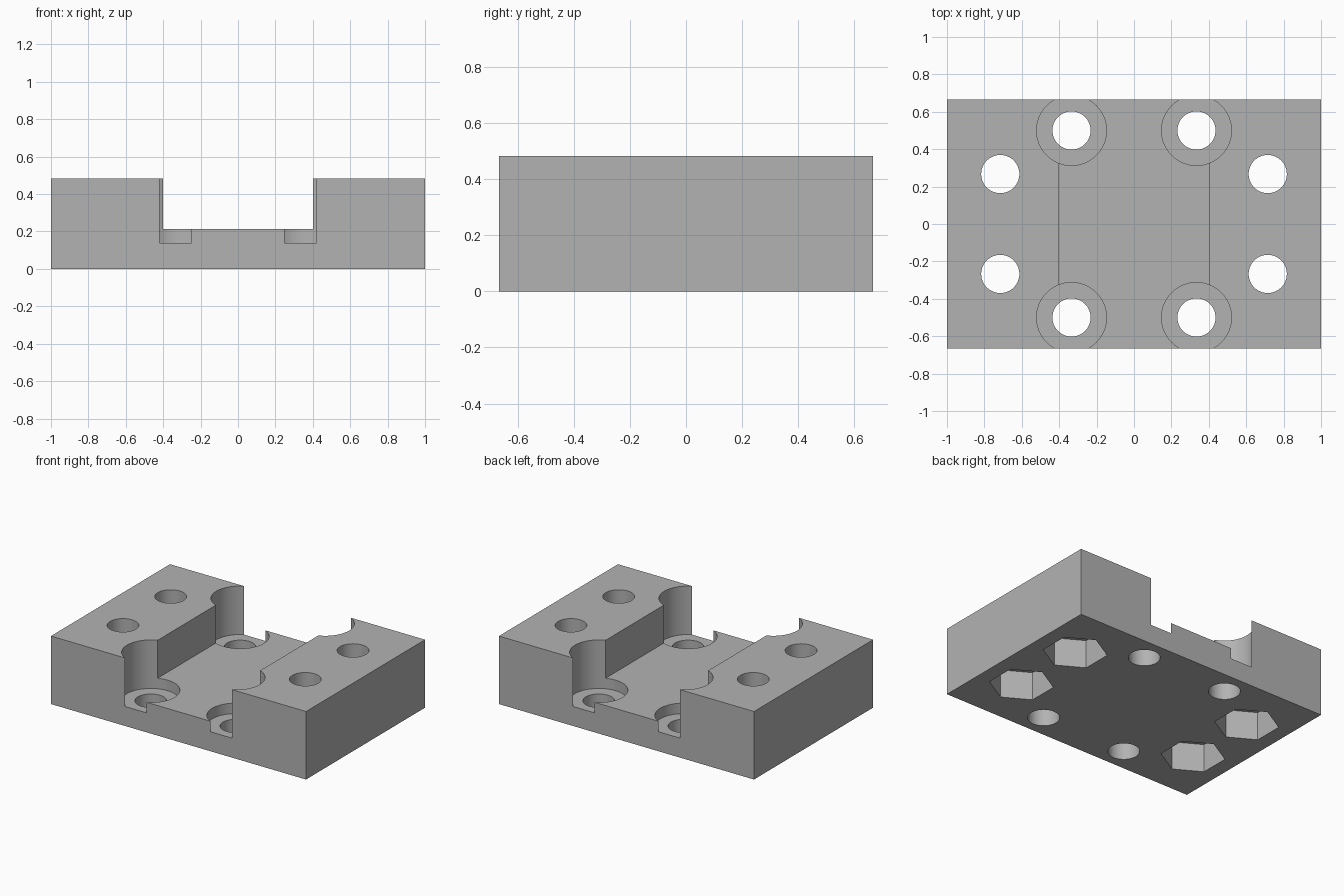
import bpy, math

if "Cube" in bpy.data.objects:
    bpy.data.objects.remove(bpy.data.objects["Cube"])

W, D, H = 2.0, 1.333, 0.482      # block size
SLOT_HALF, SLOT_Z = 0.402, 0.213  # central channel

gray = bpy.data.materials.new("plain gray")
gray.diffuse_color = (0.45, 0.45, 0.45, 1)
gray.use_nodes = True
gray.node_tree.nodes["Principled BSDF"].inputs["Base Color"].default_value = gray.diffuse_color


def box(name, x, y, z0, z1):
    bpy.ops.mesh.primitive_cube_add(size=1, location=(0, 0, (z0 + z1) / 2))
    o = bpy.context.object
    o.name = name
    o.scale = (x, y, z1 - z0)
    bpy.ops.object.transform_apply(location=True, rotation=True, scale=True)
    return o


def prism(name, x, y, r, z0, z1, sides=64):
    bpy.ops.mesh.primitive_cylinder_add(vertices=sides, radius=r, depth=z1 - z0,
                                        location=(x, y, (z0 + z1) / 2))
    o = bpy.context.object
    o.name = name
    return o


def cut(target, cutter):
    cutter.hide_render = True
    m = target.modifiers.new("cut", 'BOOLEAN')
    m.operation, m.solver, m.object = 'DIFFERENCE', 'EXACT', cutter
    bpy.context.view_layer.objects.active = target
    bpy.ops.object.modifier_apply(modifier=m.name)
    bpy.data.objects.remove(cutter, do_unlink=True)


# Main block with the open channel running front to back
block = box("mounting_block", W, D, 0, H)
block.data.materials.append(gray)
cut(block, box("channel_cutter", 2 * SLOT_HALF, 2, SLOT_Z, 1))

for sx in (-1, 1):
    for sy in (-1, 1):
        # Counterbored screw holes at the channel corners
        x, y = sx * 0.334, sy * 0.5
        cut(block, prism("counterbore_cutter", x, y, 0.187, 0.138, 1))
        cut(block, prism("screw_hole_cutter", x, y, 0.102, -0.5, 1))
        # Through holes in the raised sides, with hex nut pockets underneath
        x, y = sx * 0.715, sy * 0.267
        cut(block, prism("bolt_hole_cutter", x, y, 0.102, -0.5, 1))
        cut(block, prism("nut_pocket_cutter", x, y, 0.207, -0.5, 0.2, 6))

# Smooth hole walls, crisp edges
bpy.ops.object.select_all(action='DESELECT')
block.select_set(True)
bpy.context.view_layer.objects.active = block
bpy.ops.object.shade_smooth_by_angle(angle=math.radians(30))
